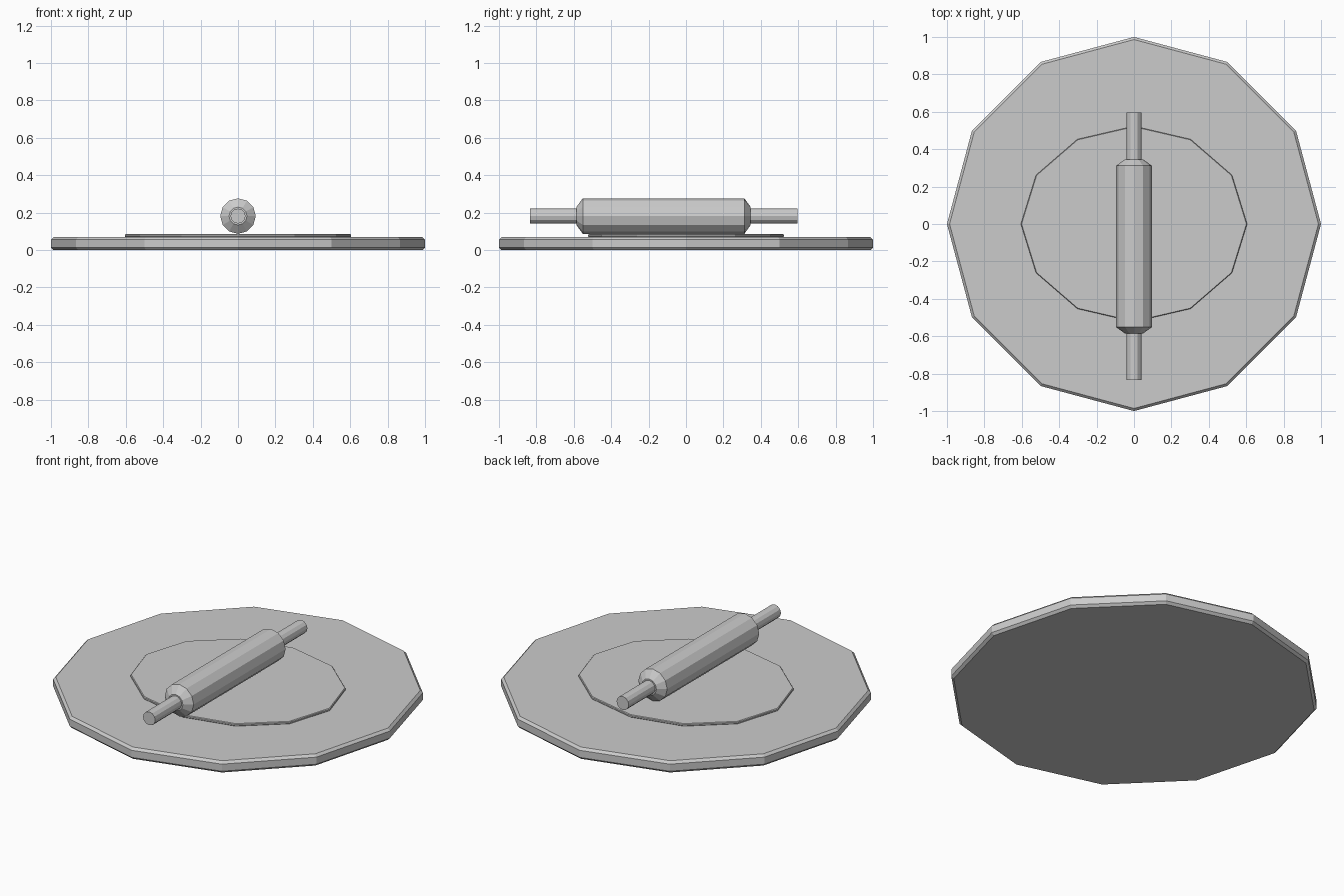
import bpy
import bmesh
from math import cos, sin, tau
from mathutils import Matrix

cube = bpy.data.objects.get("Cube")
if cube:
    bpy.data.objects.remove(cube, do_unlink=True)

SIDES = 12

# One plain grey for every part
grey = bpy.data.materials.new("plain grey")
grey.use_nodes = True
grey.diffuse_color = (0.6, 0.6, 0.6, 1)
grey.node_tree.nodes["Principled BSDF"].inputs["Base Color"].default_value = (0.6, 0.6, 0.6, 1)


def lathe(name, profile, transform=Matrix()):
    """Closed faceted solid from (radius, height) rings, capped at both ends."""
    bm = bmesh.new()
    rings = [[bm.verts.new((r * cos(tau * i / SIDES), r * sin(tau * i / SIDES), h))
              for i in range(SIDES)] for r, h in profile]
    for low, high in zip(rings, rings[1:]):
        for i in range(SIDES):
            j = (i + 1) % SIDES
            bm.faces.new((low[i], low[j], high[j], high[i]))
    bm.faces.new(rings[0][::-1])
    bm.faces.new(rings[-1])
    bm.transform(transform)
    bmesh.ops.recalc_face_normals(bm, faces=bm.faces[:])
    mesh = bpy.data.meshes.new(name)
    bm.to_mesh(mesh)
    bm.free()
    mesh.materials.append(grey)
    obj = bpy.data.objects.new(name, mesh)
    bpy.context.collection.objects.link(obj)
    return obj


def slab(radius, bottom, top, edge):
    """Profile of a disc with chamfered rims."""
    return [(radius - edge, bottom), (radius, bottom + edge),
            (radius, top - edge), (radius - edge, top)]


# Round board and the oval sheet of dough lying on it
lathe("board", slab(1.0, 0, 0.07, 0.014))
lathe("dough", slab(0.605, 0.069, 0.085, 0.004), Matrix.Diagonal((1, 0.865, 1, 1)))

# Rolling pin lying along y: tapered barrel with a handle at each end
pin = Matrix.Translation((0, -0.12, 0.182)) @ Matrix.Rotation(-tau / 4, 4, "X")
lathe("pin_barrel", [(0.048, -0.466), (0.095, -0.432), (0.095, 0.432), (0.048, 0.466)], pin)
for name, side in (("front_handle", -1), ("back_handle", 1)):
    lathe(name, [(0.04, side * 0.45), (0.04, side * 0.715)], pin)
